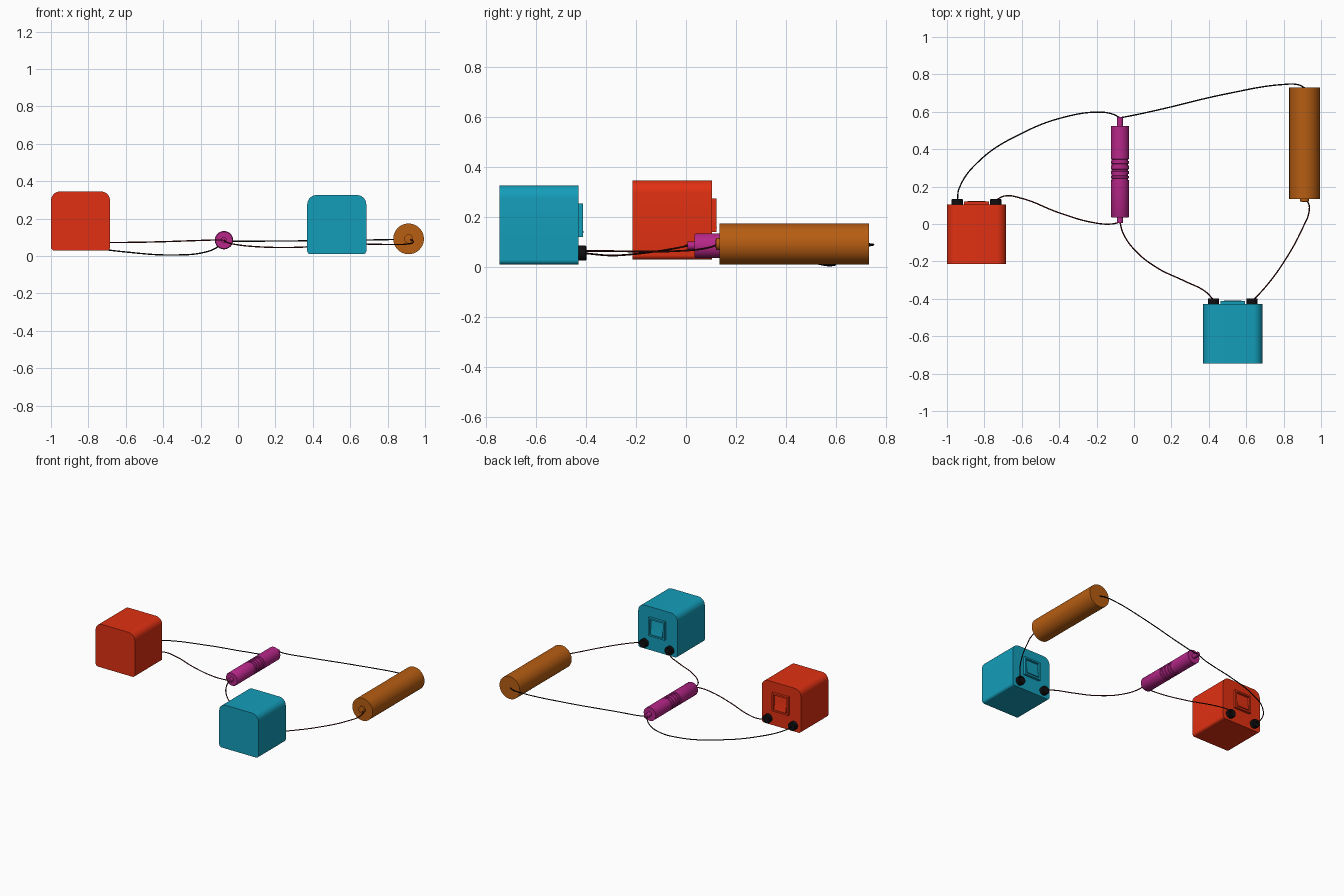
import bpy, bmesh, math
from mathutils import Matrix

if "Cube" in bpy.data.objects:
    bpy.data.objects.remove(bpy.data.objects["Cube"])


def material(name, col):
    m = bpy.data.materials.new(name)
    m.diffuse_color = (*col, 1)
    m.use_nodes = True
    m.node_tree.nodes["Principled BSDF"].inputs["Base Color"].default_value = m.diffuse_color
    return m


RED = material("red", (0.75, 0.03, 0.006))
TEAL = material("teal", (0.007, 0.34, 0.49))
ORANGE = material("orange", (0.47, 0.11, 0.006))
MAGENTA = material("magenta", (0.47, 0.02, 0.25))
BLACK = material("black", (0.005, 0.005, 0.006))
DARK_RED = material("dark_red", (0.06, 0.004, 0.004))


def finish(bm, name, mat):
    bmesh.ops.recalc_face_normals(bm, faces=bm.faces)
    me = bpy.data.meshes.new(name)
    bm.to_mesh(me)
    bm.free()
    me.materials.append(mat)
    ob = bpy.data.objects.new(name, me)
    bpy.context.collection.objects.link(ob)
    bpy.ops.object.select_all(action='DESELECT')
    ob.select_set(True)
    bpy.context.view_layer.objects.active = ob
    bpy.ops.object.shade_smooth_by_angle(angle=math.radians(35))
    return ob


def lathe_y(name, profile, x, z, mat, sides=32):
    """Revolve (radius, y) points about an axis parallel to y."""
    bm = bmesh.new()
    rings = []
    for r, y in profile:
        rings.append([bm.verts.new((x + r * math.cos(2 * math.pi * i / sides), y,
                                    z + r * math.sin(2 * math.pi * i / sides)))
                      for i in range(sides)])
    for a, b in zip(rings, rings[1:]):
        for i in range(sides):
            j = (i + 1) % sides
            bm.faces.new((a[i], a[j], b[j], b[i]))
    bm.faces.new(rings[0])
    bm.faces.new(rings[-1])
    return finish(bm, name, mat)


def extrude(name, pts, axis, a, b, mat):
    """Extrude a 2D outline: axis 'y' takes (x, z), axis 'x' takes (y, z)."""
    bm = bmesh.new()
    place = (lambda p, t: (p[0], t, p[1])) if axis == 'y' else (lambda p, t: (t, p[0], p[1]))
    lo = [bm.verts.new(place(p, a)) for p in pts]
    hi = [bm.verts.new(place(p, b)) for p in pts]
    n = len(pts)
    bm.faces.new(lo)
    bm.faces.new(hi)
    for i in range(n):
        j = (i + 1) % n
        bm.faces.new((lo[i], lo[j], hi[j], hi[i]))
    return finish(bm, name, mat)


def rounded(x0, x1, z0, z1, r_top, r_bot):
    pts = []
    for cx, cz, r, start in ((x1 - r_top, z1 - r_top, r_top, 0), (x0 + r_top, z1 - r_top, r_top, 90),
                             (x0 + r_bot, z0 + r_bot, r_bot, 180), (x1 - r_bot, z0 + r_bot, r_bot, 270)):
        for k in range(9):
            t = math.radians(start + 90 * k / 8)
            pts.append((cx + r * math.cos(t), cz + r * math.sin(t)))
    return pts


def panel_frame(name, x, y, z0, z1, mat, w=0.066, t=0.012, d=0.018):
    bm = bmesh.new()
    for x0, x1, a, b in ((x - w, x - w + t, z0, z1), (x + w - t, x + w, z0, z1),
                         (x - w + t, x + w - t, z0, z0 + t), (x - w + t, x + w - t, z1 - t, z1)):
        m = (Matrix.Translation(((x0 + x1) / 2, y + d / 2 - 0.002, (a + b) / 2))
             @ Matrix.Diagonal((x1 - x0, d + 0.004, b - a, 1)))
        bmesh.ops.create_cube(bm, size=1, matrix=m)
    return finish(bm, name, mat)


def box_unit(prefix, x0, y0, z0, mat):
    """Power box with switch panel and two terminals on its back face."""
    size = 0.316
    x, y1 = x0 + size / 2, y0 + size
    extrude(prefix + "_body", rounded(x0, x0 + size, z0, z0 + size, 0.05, 0.018), 'y', y0, y1, mat)
    pz0, pz1 = z0 + 0.11, z0 + 0.243
    panel_frame(prefix + "_switch_frame", x, y1, pz0, pz1, mat)
    # rocker switch: wedge leaning out towards the bottom
    extrude(prefix + "_rocker", [(y1 - 0.002, pz0 + 0.016), (y1 + 0.02, pz0 + 0.016),
                                 (y1 + 0.008, pz0 + 0.075), (y1 + 0.004, pz1 - 0.016),
                                 (y1 - 0.002, pz1 - 0.016)], 'x', x - 0.048, x + 0.048, mat)
    for side, s in (("left", -1), ("right", 1)):
        lathe_y(f"{prefix}_terminal_{side}", [(0.03, y1 - 0.002), (0.03, y1 + 0.027), (0.027, y1 + 0.031)],
                x + s * 0.103, z0 + 0.045, BLACK, 24)


box_unit("red_box", -1.0, -0.213, 0.03, RED)
box_unit("teal_box", 0.37, -0.745, 0.01, TEAL)

# large cylinder with small end nub
lathe_y("large_cylinder", [(0.012, 0.118), (0.024, 0.12), (0.024, 0.133), (0.082, 0.133), (0.082, 0.731)],
        0.912, 0.092, ORANGE, 40)

# thin cylinder with pins and grooves
prof = [(0.016, 0.006), (0.016, 0.034), (0.045, 0.034), (0.049, 0.04)]
for y in (0.24, 0.262, 0.288, 0.318, 0.342):
    prof += [(0.049, y - 0.006), (0.044, y - 0.004), (0.044, y + 0.004), (0.049, y + 0.006)]
prof += [(0.049, 0.525), (0.016, 0.525), (0.016, 0.571)]
lathe_y("thin_cylinder", prof, -0.075, 0.085, MAGENTA, 32)


def wire(name, pts, mat):
    cu = bpy.data.curves.new(name, 'CURVE')
    cu.dimensions = '3D'
    cu.bevel_depth = 0.0035
    cu.bevel_resolution = 2
    cu.use_fill_caps = True
    sp = cu.splines.new('BEZIER')
    sp.bezier_points.add(len(pts) - 1)
    for bp, p in zip(sp.bezier_points, pts):
        bp.co = p
        bp.handle_left_type = bp.handle_right_type = 'AUTO'
    cu.materials.append(mat)
    ob = bpy.data.objects.new(name, cu)
    bpy.context.collection.objects.link(ob)
    bpy.ops.object.select_all(action='DESELECT')
    ob.select_set(True)
    bpy.context.view_layer.objects.active = ob
    bpy.ops.object.convert(target='MESH')
    bpy.ops.object.shade_smooth()


wire("wire_red_box_to_back_pin", [(-0.944, 0.13, 0.075), (-0.935, 0.19, 0.07), (-0.83, 0.335, 0.052),
     (-0.6, 0.485, 0.022), (-0.35, 0.577, 0.006), (-0.18, 0.598, 0.02),
     (-0.115, 0.588, 0.045), (-0.075, 0.568, 0.083)], BLACK)
wire("wire_back_pin_to_cylinder", [(-0.075, 0.568, 0.085), (-0.03, 0.576, 0.08), (0.12, 0.608, 0.08), (0.5, 0.697, 0.083),
     (0.8, 0.746, 0.088), (0.88, 0.744, 0.09), (0.912, 0.728, 0.092)], BLACK)
wire("wire_red_box_to_front_pin", [(-0.738, 0.128, 0.075), (-0.69, 0.15, 0.073), (-0.6, 0.137, 0.073),
     (-0.4, 0.06, 0.077), (-0.22, 0.008, 0.083), (-0.12, 0.0, 0.086), (-0.075, 0.01, 0.086)], DARK_RED)
wire("wire_front_pin_to_teal_box", [(-0.075, 0.01, 0.085), (-0.06, -0.045, 0.074), (0.0, -0.135, 0.06),
     (0.12, -0.232, 0.049), (0.27, -0.305, 0.046), (0.38, -0.36, 0.05), (0.425, -0.405, 0.055)], DARK_RED)
wire("wire_teal_box_to_cylinder", [(0.634, -0.41, 0.064), (0.7, -0.34, 0.064), (0.8, -0.205, 0.062),
     (0.9, -0.025, 0.064), (0.937, 0.075, 0.074), (0.93, 0.115, 0.085), (0.912, 0.125, 0.092)], DARK_RED)
